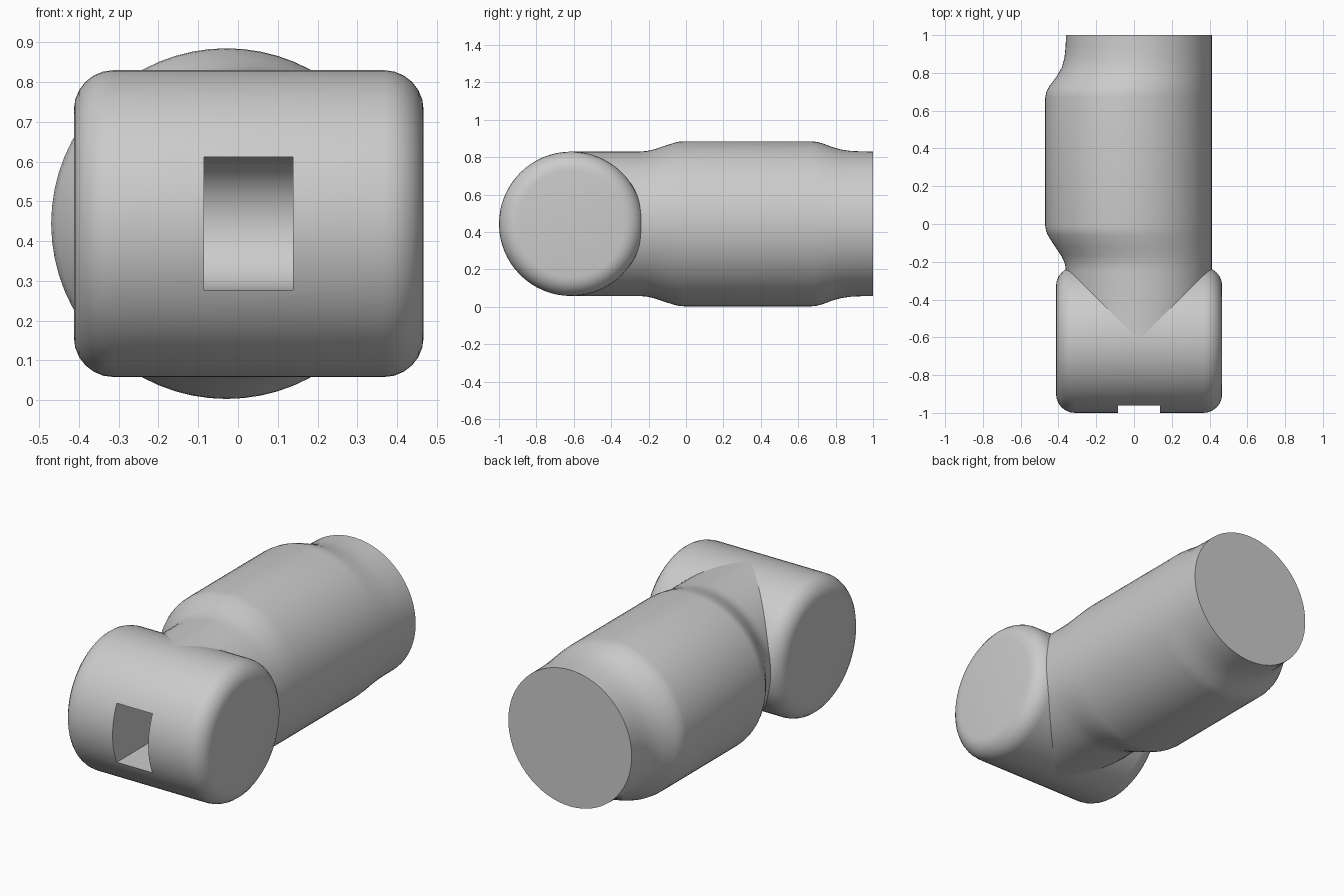
import bpy, bmesh, math

if "Cube" in bpy.data.objects:
    bpy.data.objects.remove(bpy.data.objects["Cube"])

SEG = 64
ZC = 0.444          # height of both cylinder axes
HEAD_Y = -0.614     # head axis position
R = 0.386           # shared radius of head and neck

grey = bpy.data.materials.new("plain grey")
grey.diffuse_color = (0.6, 0.6, 0.6, 1)
grey.use_nodes = True
grey.node_tree.nodes["Principled BSDF"].inputs["Base Color"].default_value = grey.diffuse_color


def loft(name, rings):
    """Skin a list of closed point rings and cap both ends."""
    bm = bmesh.new()
    loops = [[bm.verts.new(p) for p in ring] for ring in rings]
    n = len(loops[0])
    for a, b in zip(loops, loops[1:]):
        for i in range(n):
            j = (i + 1) % n
            bm.faces.new((a[i], a[j], b[j], b[i]))
    bm.faces.new(loops[0])
    bm.faces.new(loops[-1])
    bmesh.ops.recalc_face_normals(bm, faces=bm.faces)
    me = bpy.data.meshes.new(name)
    bm.to_mesh(me)
    bm.free()
    me.materials.append(grey)
    ob = bpy.data.objects.new(name, me)
    bpy.context.collection.objects.link(ob)
    return ob


def circle(r):
    return [(r * math.cos(2 * math.pi * i / SEG), r * math.sin(2 * math.pi * i / SEG))
            for i in range(SEG)]


# Head: cross cylinder with rounded rims
X0, X1, F = -0.413, 0.467, 0.1
arc = [math.radians(a) for a in range(0, 91, 15)]
profile = [(X0 + F - F * math.cos(a), R - F + F * math.sin(a)) for a in arc]
profile += [(X1 - F + F * math.cos(a), R - F + F * math.sin(a)) for a in reversed(arc)]
head = loft("head", [[(x, HEAD_Y + u, ZC + v) for u, v in circle(r)] for x, r in profile])

# Body: swollen barrel whose right side stays straight
sections = [(HEAD_Y, R), (-0.25, R), (-0.21, 0.389), (-0.17, 0.398), (-0.12, 0.415),
            (-0.06, 0.434), (-0.035, 0.439), (-0.01, 0.441), (0.67, 0.441),
            (0.70, 0.438), (0.73, 0.430), (0.78, 0.411), (0.83, 0.397),
            (0.88, 0.390), (0.94, 0.387), (1.0, R)]
body = loft("body", [[(0.412 - r + u, y, ZC + v) for u, v in circle(r)] for y, r in sections])

# Slot cutter: straight channel with a half-round back
h = 0.167
outline = [(-1.1, -h), (-1.1, h)]
outline += [(-0.62 + h * math.sin(t), h * math.cos(t))
            for t in (math.pi * i / 20 for i in range(21))]
cutter = loft("slot_cutter", [[(x, y, ZC + z) for y, z in outline] for x in (-0.085, 0.138)])
cutter.hide_render = True

# Cut the slot and shade
for ob in (head, body):
    mod = ob.modifiers.new("slot", "BOOLEAN")
    mod.operation = "DIFFERENCE"
    mod.solver = "EXACT"
    mod.object = cutter
    bpy.ops.object.select_all(action="DESELECT")
    ob.select_set(True)
    bpy.context.view_layer.objects.active = ob
    bpy.ops.object.modifier_apply(modifier=mod.name)
    bpy.ops.object.shade_smooth_by_angle(angle=math.radians(30))
bpy.data.objects.remove(cutter)
